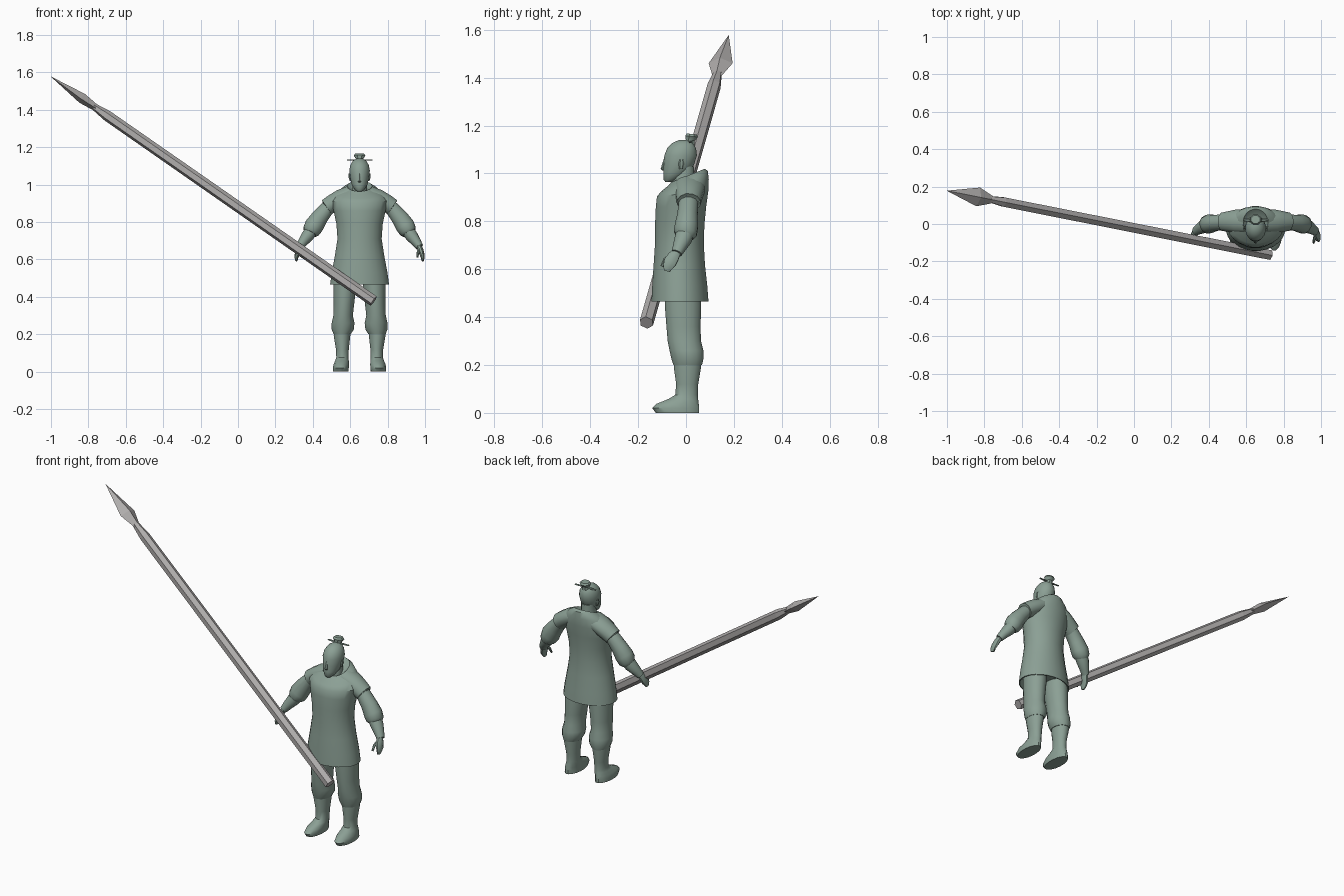
import bpy, bmesh, math
from mathutils import Vector

CX = 0.65          # the figure stands to one side of its long spear


def material(name, rgb):
    m = bpy.data.materials.new(name)
    m.diffuse_color = (*rgb, 1)
    return m


GREEN = material("grey green", (0.26, 0.35, 0.30))
GREY = material("warm grey", (0.43, 0.415, 0.41))


def skin(name, rings, mat=GREEN, x=CX, mirror=False, angle=40):
    """Bridge a list of point rings into a closed surface."""
    bm = bmesh.new()
    loops = [[bm.verts.new(p) for p in ring] for ring in rings]
    n = len(loops[0])
    for a, b in zip(loops, loops[1:]):
        for i in range(n):
            j = (i + 1) % n
            bm.faces.new((a[i], a[j], b[j], b[i]))
    bm.faces.new(loops[0])
    bm.faces.new(loops[-1])
    bmesh.ops.remove_doubles(bm, verts=bm.verts, dist=1e-5)
    bmesh.ops.recalc_face_normals(bm, faces=bm.faces)
    me = bpy.data.meshes.new(name)
    bm.to_mesh(me)
    bm.free()
    me.materials.append(mat)
    if angle:
        me.polygons.foreach_set("use_smooth", [True] * len(me.polygons))
        me.set_sharp_from_angle(angle=math.radians(angle))
    ob = bpy.data.objects.new(name, me)
    ob.location.x = x
    bpy.context.collection.objects.link(ob)
    if mirror:
        ob.modifiers.new("both sides", 'MIRROR').use_mirror_merge = False
    return ob


def ellipse(c, a, b, n=16, phase=0.5):
    c, a, b = Vector(c), Vector(a), Vector(b)
    angs = [2 * math.pi * (i + phase) / n for i in range(n)]
    return [c + a * math.cos(t) + b * math.sin(t) for t in angs]


def stack(name, levels, n=16, **kw):
    """Levels: z, centre x, front y, back y, half width, tilt."""
    rings = [ellipse((cx, (f + k) / 2, z), (rx, 0, 0),
                     (0, (k - f) / 2, tilt * (k - f) / 2), n)
             for z, cx, f, k, rx, tilt in levels]
    return skin(name, rings, **kw)


def limb(name, path, n=12, **kw):
    """Path: x, y, z, radius across, radius front to back."""
    pts = [Vector(p[:3]) for p in path]
    rings = []
    for i, p in enumerate(path):
        d = (pts[min(i + 1, len(pts) - 1)] - pts[max(i - 1, 0)]).normalized()
        a = Vector((0, 1, 0)).cross(d).normalized()
        rings.append(ellipse(pts[i], a * p[3], d.cross(a) * p[4], n))
    return skin(name, rings, **kw)


# Tunic with hollow hem and a collar that rises at the back
stack("tunic", [
    (0.50, 0, -0.11, 0.06, 0.13, 0),
    (0.465, 0, -0.14, 0.09, 0.153, 0),
    (0.465, 0, -0.145, 0.095, 0.159, 0),
    (0.53, 0, -0.142, 0.09, 0.150, 0),
    (0.62, 0, -0.136, 0.08, 0.133, 0),
    (0.71, 0, -0.130, 0.075, 0.119, 0),
    (0.79, 0, -0.130, 0.078, 0.125, 0),
    (0.86, 0, -0.127, 0.085, 0.140, 0),
    (0.915, 0, -0.122, 0.094, 0.150, 0.1),
    (0.95, 0, -0.105, 0.096, 0.130, 0.25),
    (0.977, 0, -0.080, 0.092, 0.092, 0.38),
    (0.992, 0, -0.062, 0.080, 0.066, 0.40),
    (0.975, 0, -0.050, 0.055, 0.050, 0.40)], n=24)

# Shoulder caps, sleeves, forearms and hands
limb("shoulder_cap", [
    (0.05, 0.015, 0.95, 0.045, 0.065), (0.10, 0.015, 0.928, 0.048, 0.064),
    (0.145, 0.013, 0.900, 0.048, 0.056), (0.176, 0.012, 0.878, 0.047, 0.050),
    (0.174, 0.012, 0.880, 0.040, 0.043)], mirror=True)
limb("sleeve", [
    (0.13, 0.012, 0.905, 0.040, 0.042), (0.175, 0.010, 0.870, 0.040, 0.042),
    (0.215, 0.006, 0.822, 0.047, 0.044), (0.243, 0.002, 0.780, 0.053, 0.050),
    (0.258, -0.003, 0.752, 0.048, 0.050), (0.265, -0.008, 0.738, 0.036, 0.040)],
    mirror=True)
limb("forearm", [
    (0.25, 0.0, 0.765, 0.036, 0.040), (0.278, -0.012, 0.725, 0.035, 0.037),
    (0.303, -0.027, 0.693, 0.027, 0.029), (0.321, -0.039, 0.667, 0.021, 0.023)],
    mirror=True)
limb("hand", [
    (0.315, -0.036, 0.675, 0.014, 0.018), (0.325, -0.052, 0.653, 0.016, 0.026),
    (0.333, -0.066, 0.630, 0.014, 0.029), (0.338, -0.076, 0.608, 0.010, 0.022),
    (0.337, -0.080, 0.592, 0.006, 0.013)], n=8, mirror=True)
limb("thumb", [
    (0.320, -0.058, 0.660, 0.009, 0.010), (0.313, -0.087, 0.640, 0.008, 0.009),
    (0.310, -0.101, 0.612, 0.005, 0.006)], n=6, mirror=True)

# Trousers gathered over boots
stack("trouser_leg", [
    (0.53, 0.078, -0.09, 0.06, 0.060, 0),
    (0.45, 0.079, -0.090, 0.065, 0.062, 0),
    (0.36, 0.084, -0.083, 0.062, 0.056, 0),
    (0.30, 0.088, -0.078, 0.064, 0.053, 0),
    (0.26, 0.088, -0.070, 0.074, 0.062, 0),
    (0.225, 0.090, -0.062, 0.074, 0.060, 0),
    (0.20, 0.093, -0.054, 0.068, 0.047, 0)], mirror=True)
stack("boot", [
    (0.23, 0.093, -0.05, 0.065, 0.045, 0),
    (0.19, 0.094, -0.052, 0.064, 0.045, 0),
    (0.12, 0.092, -0.042, 0.052, 0.035, 0),
    (0.075, 0.092, -0.046, 0.050, 0.033, 0),
    (0.058, 0.094, -0.075, 0.052, 0.037, 0),
    (0.038, 0.098, -0.125, 0.055, 0.042, 0),
    (0.020, 0.100, -0.143, 0.057, 0.043, 0),
    (0.000, 0.100, -0.128, 0.057, 0.042, 0)], mirror=True)

# Neck, head, nose and ears
stack("neck", [
    (0.93, 0, -0.07, 0.04, 0.045, 0), (0.98, 0, -0.055, 0.035, 0.040, 0),
    (1.03, 0, -0.045, 0.035, 0.038, 0)])
stack("head", [
    (0.964, 0, -0.086, -0.060, 0.014, 0),
    (0.974, 0, -0.094, -0.035, 0.027, 0),
    (1.000, 0, -0.096, 0.008, 0.043, 0),
    (1.035, 0, -0.094, 0.034, 0.051, 0),
    (1.075, 0, -0.092, 0.047, 0.056, 0),
    (1.105, 0, -0.080, 0.043, 0.050, 0),
    (1.127, 0, -0.058, 0.032, 0.036, 0),
    (1.140, 0, -0.030, 0.012, 0.014, 0)])
stack("nose", [
    (1.012, 0, -0.098, -0.080, 0.008, 0), (1.020, 0, -0.106, -0.080, 0.010, 0),
    (1.060, 0, -0.093, -0.080, 0.005, 0)], n=6)
stack("ear", [
    (1.018, 0.048, -0.028, -0.012, 0.005, 0),
    (1.040, 0.053, -0.032, -0.006, 0.007, 0),
    (1.058, 0.054, -0.026, -0.010, 0.005, 0)], n=6, mirror=True)

# Topknot with its hair pin
stack("topknot", [
    (1.115, 0, -0.010, 0.038, 0.024, 0), (1.137, 0, -0.002, 0.038, 0.021, 0),
    (1.155, 0, -0.005, 0.052, 0.033, -0.1),
    (1.165, 0, 0.002, 0.046, 0.026, -0.1)], n=8)
limb("hair_pin", [
    (-0.068, 0.022, 1.131, 0.003, 0.007), (0.0, 0.018, 1.131, 0.005, 0.009),
    (0.068, 0.022, 1.131, 0.003, 0.007)], n=6)

# Spear: six-sided shaft and a flat four-sided blade
butt, tip = Vector((0.725, -0.165, 0.377)), Vector((-1.0, 0.178, 1.577))
axis = (tip - butt).normalized()
side = axis.cross(Vector((0, 0, 1))).normalized()
rise = side.cross(axis)


def spear_ring(t, w, h, n, phase):
    return ellipse(butt.lerp(tip, t), side * w, rise * h, n, phase)


skin("spear_shaft", [spear_ring(t, r, r, 6, 0.5) for t, r in
                     ((0, 0.030), (0.825, 0.029), (0.868, 0.018))],
     GREY, x=0, angle=0)
skin("spear_blade", [spear_ring(t, w, h, 4, 0) for t, w, h in
                     ((0.860, 0.020, 0.018), (0.903, 0.051, 0.028),
                      (1.0, 0.0006, 0.0006))], GREY, x=0, angle=0)
